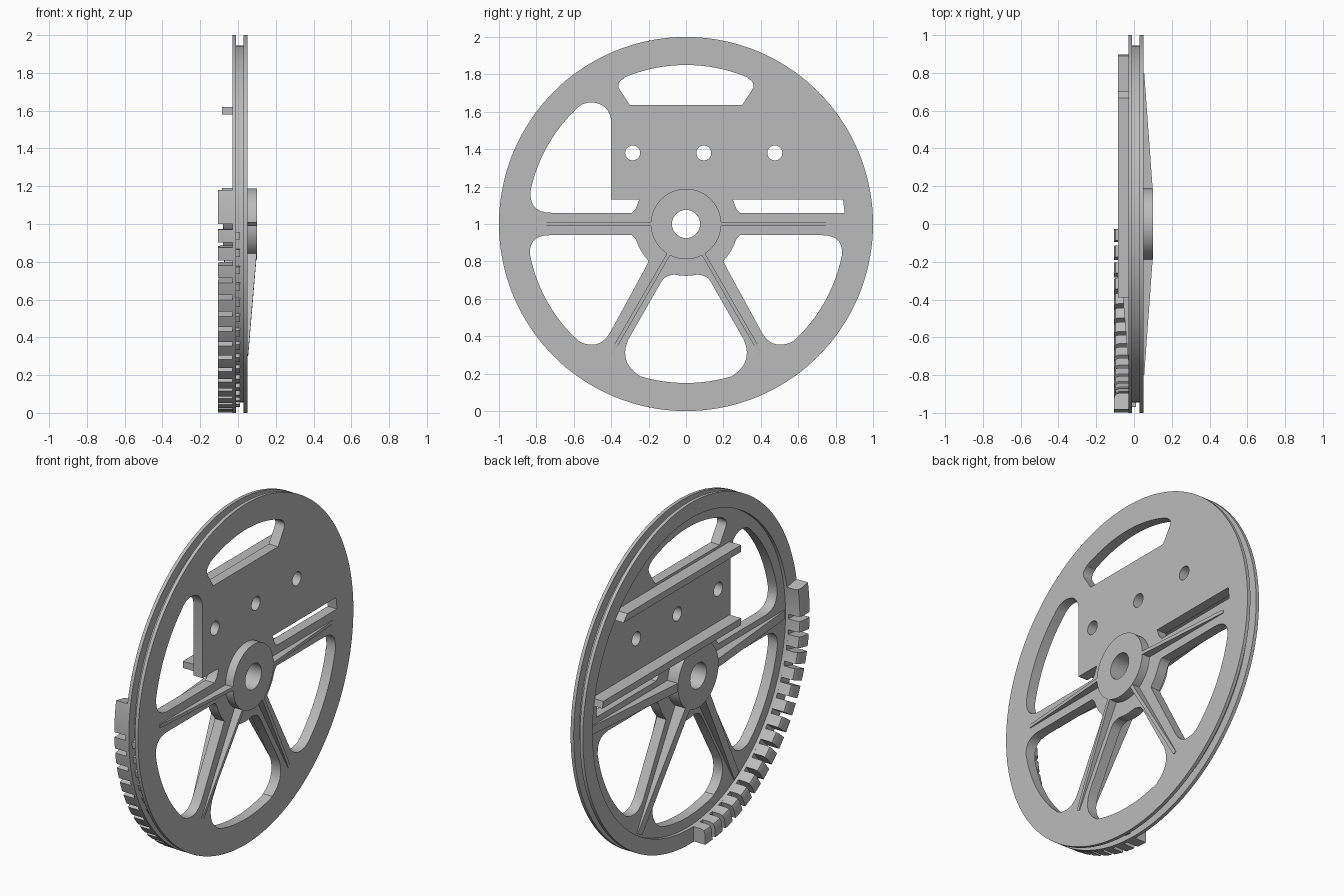
import bpy, bmesh, math
from mathutils import Vector, Matrix

cube = bpy.data.objects.get("Cube")
if cube:
    bpy.data.objects.remove(cube, do_unlink=True)

grey = bpy.data.materials.new("light_grey")
grey.use_nodes = True
grey.diffuse_color = (0.5, 0.5, 0.5, 1)
grey.node_tree.nodes["Principled BSDF"].inputs["Base Color"].default_value = (0.5, 0.5, 0.5, 1)

FACE, FLOOR = 0.05, -0.01   # outer face and recessed inner face of the web
RECESS = 0.91               # radius of the recess inside the rim


def add_object(name, bm):
    """Clean up a bmesh around the axle and stand it on the ground."""
    bmesh.ops.remove_doubles(bm, verts=bm.verts, dist=0.0001)
    bmesh.ops.recalc_face_normals(bm, faces=bm.faces)
    bmesh.ops.translate(bm, verts=bm.verts, vec=(0, 0, 1))
    mesh = bpy.data.meshes.new(name)
    bm.to_mesh(mesh)
    bm.free()
    mesh.materials.clear()
    mesh.materials.append(grey)
    obj = bpy.data.objects.new(name, mesh)
    bpy.context.collection.objects.link(obj)
    bpy.ops.object.select_all(action='DESELECT')
    obj.select_set(True)
    bpy.context.view_layer.objects.active = obj
    bpy.ops.object.shade_smooth_by_angle(angle=math.radians(30))
    return obj


def sweep(bm, profile, start=0, end=360, steps=144):
    """Turn a closed (x, radius) profile round the axle."""
    full = end - start == 360
    rings = []
    for i in range(steps if full else steps + 1):
        a = math.radians(start + (end - start) * i / steps)
        rings.append([bm.verts.new((x, r * math.cos(a), r * math.sin(a))) for x, r in profile])
    n = len(profile)
    for i in range(steps):
        a, b = rings[i], rings[(i + 1) % len(rings)]
        for j in range(n):
            k = (j + 1) % n
            bm.faces.new((a[j], a[k], b[k], b[j]))
    if not full:
        bm.faces.new(rings[0])
        bm.faces.new(rings[-1])


def prism(bm, points, vec):
    base = [bm.verts.new(p) for p in points]
    top = [bm.verts.new(Vector(p) + Vector(vec)) for p in points]
    bm.faces.new(base)
    bm.faces.new(top)
    for i in range(len(base)):
        j = (i + 1) % len(base)
        bm.faces.new((base[i], base[j], top[j], top[i]))


# Outline helpers, in (y, z) measured from the axle
def arc(radius, start, end, steps=14, centre=(0, 0)):
    angles = [math.radians(start + (end - start) * i / steps) for i in range(steps + 1)]
    return [(centre[0] + radius * math.cos(a), centre[1] + radius * math.sin(a)) for a in angles]


def bend(p, c, q, steps=7):
    pts = []
    for i in range(steps + 1):
        t = i / steps
        pts.append(tuple((1 - t) ** 2 * p[k] + 2 * t * (1 - t) * c[k] + t * t * q[k] for k in (0, 1)))
    return pts


def flip(pts):
    return [(-y, z) for y, z in reversed(pts)]


def circle(radius, centre=(0, 0), steps=48):
    return arc(radius, 0, 360, steps, centre)[:-1]


# Openings in the web
top_half = [(0.30, 0.635)] + bend((0.355, 0.72), (0.375, 0.755), (0.33, 0.78)) + arc(0.85, 67, 90)
top_window = top_half + flip(top_half)

front_window = ([(-0.4, 0.13)] + bend((-0.4, 0.56), (-0.42, 0.65), (-0.51, 0.65))
                + bend((-0.51, 0.65), (-0.56, 0.65), (-0.6, 0.6)) + arc(0.85, 135, 168)
                + bend((-0.831, 0.177), (-0.84, 0.06), (-0.72, 0.06))
                + [(-0.29, 0.06), (-0.27, 0.08), (-0.25, 0.13)])

slot = [(0.25, 0.13), (0.84, 0.13), (0.848, 0.06), (0.29, 0.06), (0.27, 0.08)]

side_window = (arc(0.85, -46, -11) + bend((0.834, -0.162), (0.84, -0.06), (0.73, -0.06))
               + bend((0.29, -0.06), (0.27, -0.07), (0.256, -0.114)) + arc(0.28, -24, -42, 5)
               + bend((0.2, -0.2), (0.205, -0.21), (0.22, -0.24))
               + bend((0.4, -0.57), (0.44, -0.645), (0.5, -0.645))
               + bend((0.5, -0.645), (0.56, -0.645), (0.59, -0.61)))

bottom_half = (arc(0.277, -90, -76, 4) + bend((0.07, -0.272), (0.11, -0.275), (0.13, -0.305))
               + bend((0.31, -0.62), (0.36, -0.74), (0.25, -0.81)) + arc(0.85, -73, -90))
bottom_window = bottom_half + flip(bottom_half)

bolt_holes = [circle(0.04, (y, 0.38), 32) for y in (-0.285, 0.095, 0.475)]


def clean(pts):
    out = []
    for p in pts:
        if all(math.dist(p, q) > 0.002 for q in out):
            out.append(p)
    return out


# Web: filled outline with openings, given thickness
outlines = [circle(RECESS, steps=144), circle(0.15), top_window, front_window, slot,
            side_window, flip(side_window), bottom_window] + bolt_holes
curve = bpy.data.curves.new("web_outline", 'CURVE')
curve.dimensions = '2D'
curve.fill_mode = 'BOTH'
curve.extrude = (FACE - FLOOR) / 2
for pts in outlines:
    pts = clean(pts)
    spline = curve.splines.new('POLY')
    spline.points.add(len(pts) - 1)
    for point, (y, z) in zip(spline.points, pts):
        point.co = (y, z, 0, 1)
    spline.use_cyclic_u = True
helper = bpy.data.objects.new("web_outline", curve)
bpy.context.collection.objects.link(helper)
bpy.context.view_layer.update()
flat = bpy.data.meshes.new_from_object(helper.evaluated_get(bpy.context.evaluated_depsgraph_get()))
bm = bmesh.new()
bm.from_mesh(flat)
bpy.data.objects.remove(helper, do_unlink=True)
bpy.data.meshes.remove(flat)
# Local x, y, z become world y, z, x
bm.transform(Matrix(((0, 0, 1, (FACE + FLOOR) / 2), (1, 0, 0, 0), (0, 1, 0, 0), (0, 0, 0, 1))))
add_object("web", bm)

# Grooved rim
bm = bmesh.new()
sweep(bm, [(FACE, RECESS), (FACE, 1), (0.03, 1), (0.03, 0.945), (-0.01, 0.945),
           (-0.01, 1), (-0.03, 1), (-0.03, RECESS)])
add_object("rim", bm)

# Hub with bore
bm = bmesh.new()
sweep(bm, [(0.1, 0.075), (0.1, 0.188), (-0.08, 0.188), (-0.08, 0.075)], steps=64)
add_object("hub", bm)

# Tapered ribs on both sides of each spoke
bm = bmesh.new()
for angle in (0, 180, -60, -120):
    a = math.radians(angle)
    along = Vector((0, math.cos(a), math.sin(a)))
    across = Vector((0, -math.sin(a), math.cos(a)))
    out = Vector((1, 0, 0))
    for width, tip, root_x, tip_x, base in ((0.02, 0.8, 0.1, 0.054, 0.04),
                                            (0.05, 0.9, -0.078, -0.015, 0.0)):
        pts = [along * r + out * x - across * width / 2
               for r, x in ((0.17, base), (0.17, root_x), (tip, tip_x), (tip, base))]
        prism(bm, pts, across * width)
add_object("spoke_ribs", bm)

# Mounting rails, trimmed to the recess
for name, low, high in (("lower_rail", 0.15, 0.19), ("upper_rail", 0.58, 0.62)):
    bm = bmesh.new()
    ends = [(math.sqrt(RECESS ** 2 - z * z), z) for z in (low, high)]
    prism(bm, [(-0.085, y, z) for y, z in [(-0.39, low)] + ends + [(-0.39, high)]], (0.08, 0, 0))
    add_object(name, bm)

# Row of teeth on the rim, led by a long block
tooth = [(-0.02, RECESS), (-0.02, 0.998), (-0.105, 0.998), (-0.105, 0.935), (-0.098, 0.917), (-0.08, RECESS)]
nub = [(-0.015, 0.94), (-0.015, 0.97), (0.01, 0.97), (0.01, 0.94)]
bm = bmesh.new()
sweep(bm, tooth, 169.6, 180, 6)
for i in range(16):
    start = 181.7 + 5.52 * i
    sweep(bm, tooth, start, start + 3.9, 3)
    sweep(bm, nub, start + 0.8, start + 3.1, 2)
add_object("rim_teeth", bm)
